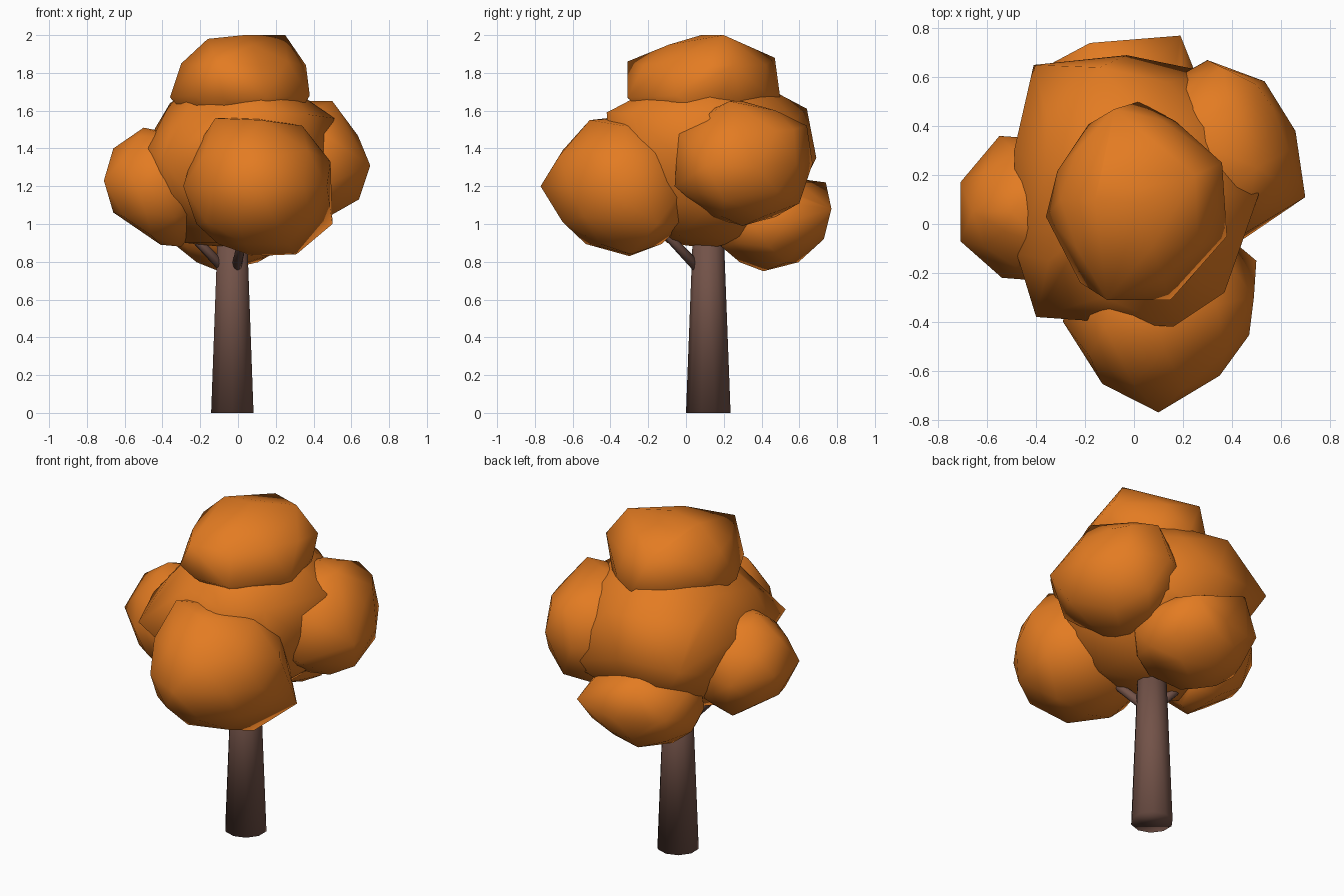
import bpy
import bmesh
from mathutils import Vector

default_cube = bpy.data.objects.get("Cube")
if default_cube:
    bpy.data.objects.remove(default_cube, do_unlink=True)


def make_material(name, colour):
    material = bpy.data.materials.new(name)
    material.use_nodes = True
    material.diffuse_color = colour
    material.node_tree.nodes["Principled BSDF"].inputs["Base Color"].default_value = colour
    return material


orange_leaves = make_material("orange leaves", (0.77, 0.2, 0.016, 1))
brown_bark = make_material("brown bark", (0.17, 0.085, 0.065, 1))


def finish(name, material):
    """Name, colour and smooth the active object."""
    obj = bpy.context.object
    obj.name = name
    obj.data.materials.append(material)
    bpy.ops.object.shade_smooth()
    return obj


def leaf_clump(name, centre, radii, corners):
    """Faceted convex ball whose nearest vertices are moved to irregular corners."""
    bpy.ops.mesh.primitive_ico_sphere_add(subdivisions=2, radius=1, location=centre)
    clump = bpy.context.object
    points = [Vector(a * b for a, b in zip(v.co, radii)) for v in clump.data.vertices]
    free = list(points)
    for corner in corners:
        target = Vector(corner) - Vector(centre)
        nearest = min(free, key=lambda point: (point - target).length)
        free = [point for point in free if point is not nearest]
        nearest[:] = target

    # Wrap the points in a closed convex skin
    bm = bmesh.new()
    for point in points:
        bm.verts.new(point)
    bmesh.ops.convex_hull(bm, input=bm.verts[:])
    inner = [v for v in bm.verts if not v.link_faces]
    bmesh.ops.delete(bm, geom=inner, context="VERTS")
    bmesh.ops.recalc_face_normals(bm, faces=bm.faces[:])
    bm.to_mesh(clump.data)
    bm.free()
    finish(name, orange_leaves)


def limb(name, start, end, start_radius, end_radius, sides):
    """Tapered round limb between two points."""
    start, end = Vector(start), Vector(end)
    axis = end - start
    bpy.ops.mesh.primitive_cone_add(
        vertices=sides, radius1=start_radius, radius2=end_radius,
        depth=axis.length, location=(start + end) / 2,
        rotation=axis.to_track_quat("Z", "Y").to_euler())
    finish(name, brown_bark)


# Trunk and the thin branches under the crown
limb("trunk", (-0.03, 0.118, 0), (-0.03, 0.118, 1.1), 0.118, 0.076, 10)
limb("front_branch", (-0.01, 0.07, 0.76), (0.06, -0.25, 1.1), 0.028, 0.02, 8)
limb("side_branch", (-0.07, 0.1, 0.76), (-0.35, 0.08, 1.05), 0.028, 0.02, 8)

# Crown
leaf_clump("middle_leaves", (0, 0.13, 1.34), (0.48, 0.53, 0.47), [
    (-0.41, 0.65, 1.35), (-0.14, 0.64, 1.61), (-0.03, 0.69, 1.35),
    (0.36, 0.61, 1.2), (-0.4, -0.38, 1.34), (0.16, -0.42, 1.59),
    (0.37, -0.28, 1.58), (0.51, 0.12, 1.56), (-0.49, 0.3, 1.42),
    (-0.48, -0.12, 1.4), (-0.36, 0.2, 1.64), (-0.28, 0.05, 0.9),
    (-0.08, -0.1, 0.9), (0.2, 0.3, 0.92)])

leaf_clump("top_leaves", (0.02, 0.1, 1.72), (0.35, 0.38, 0.27), [
    (-0.16, 0.1, 1.98), (0.03, 0.08, 2), (0.25, 0.2, 2),
    (-0.08, 0.47, 1.88), (0.02, 0.5, 1.66), (0.36, 0.25, 1.84),
    (-0.3, 0.1, 1.85), (-0.11, -0.31, 1.86), (-0.22, -0.24, 1.68),
    (-0.08, -0.3, 1.66), (0.15, -0.31, 1.67), (0.38, -0.05, 1.68),
    (-0.36, 0.03, 1.67), (0.17, 0.42, 1.7)])

leaf_clump("front_leaves", (0.1, -0.33, 1.2), (0.39, 0.4, 0.36), [
    (0.1, -0.77, 1.2), (-0.12, -0.42, 1.56), (0.12, -0.51, 1.55),
    (0.34, -0.33, 1.52), (0.49, -0.3, 1.33), (0.5, -0.15, 1),
    (0.31, -0.29, 0.84), (0.08, -0.3, 0.83), (-0.22, -0.35, 1),
    (-0.29, -0.4, 1.2), (0.35, -0.62, 1.2)])

leaf_clump("right_leaves", (0.34, 0.3, 1.32), (0.33, 0.35, 0.33), [
    (0.7, 0.11, 1.31), (0.66, 0.38, 1.3), (0.5, 0.23, 1.65),
    (0.5, 0.57, 1.5), (0.36, 0.64, 1.52), (0.3, 0.67, 1.32),
    (0.4, 0.6, 1.11), (0.64, 0.2, 1.13), (0.45, -0.04, 1.48),
    (0.45, -0.06, 1.2)])

leaf_clump("left_leaves", (-0.41, 0.06, 1.2), (0.28, 0.29, 0.31), [
    (-0.71, 0.17, 1.23), (-0.71, -0.07, 1.23), (-0.5, 0.05, 1.51),
    (-0.66, 0.05, 1.4), (-0.55, 0.36, 1.2), (-0.54, -0.22, 1.2),
    (-0.52, 0, 0.98), (-0.3, 0.05, 0.88)])

leaf_clump("back_leaves", (-0.04, 0.44, 1.01), (0.34, 0.31, 0.25), [
    (0.19, 0.77, 1.08), (-0.18, 0.74, 1.22), (-0.33, 0.66, 1.05),
    (0, 0.73, 0.92), (-0.1, 0.41, 0.75), (0.15, 0.4, 0.83)])
